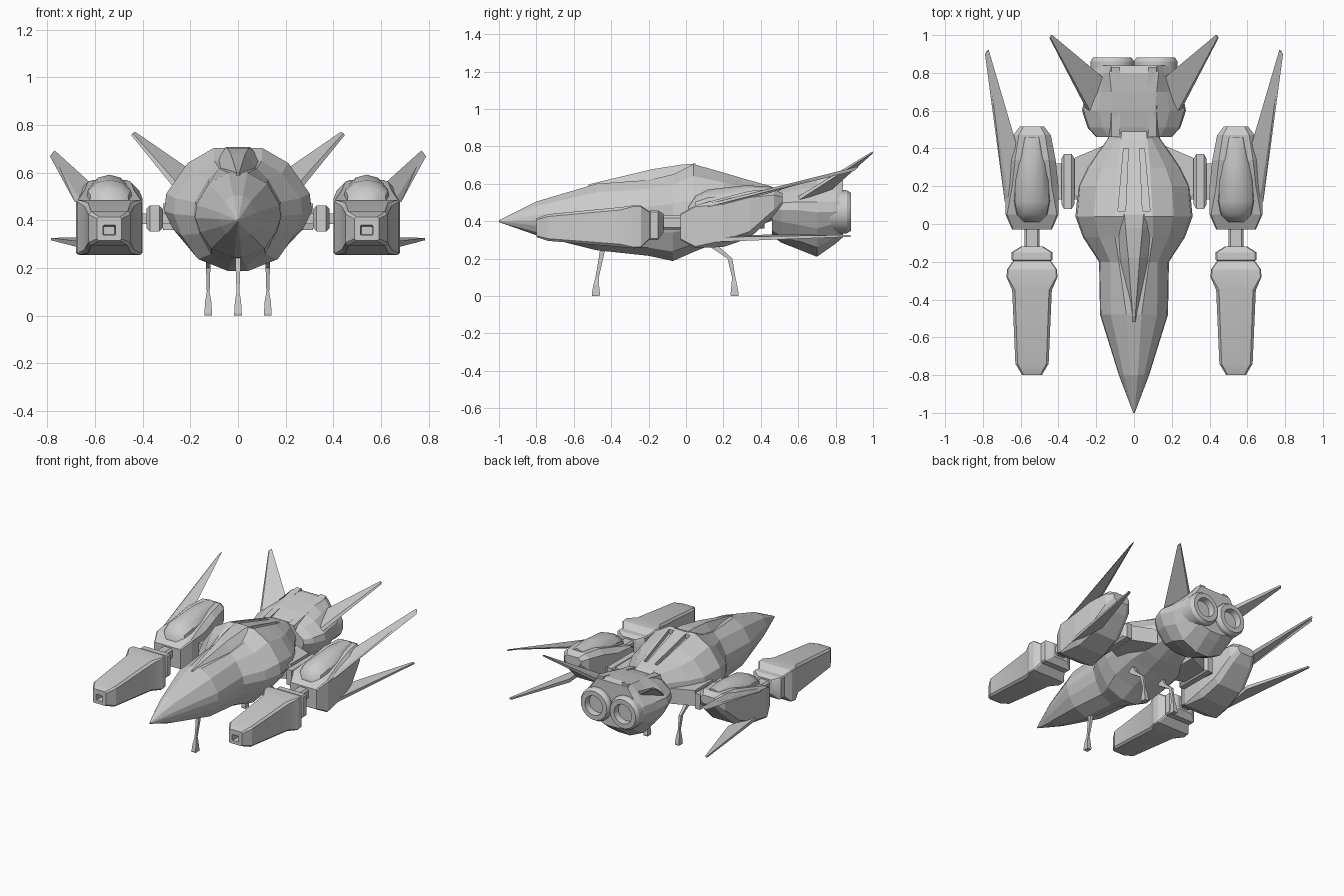
import bpy, bmesh, math
from mathutils import Vector


def finish(name, bm, mirror=False, smooth=None):
    bmesh.ops.recalc_face_normals(bm, faces=bm.faces)
    me = bpy.data.meshes.new(name)
    bm.to_mesh(me)
    bm.free()
    ob = bpy.data.objects.new(name, me)
    bpy.context.collection.objects.link(ob)
    if mirror:
        m = ob.modifiers.new("mirror", 'MIRROR')
        m.use_axis = (True, False, False)
        m.use_mirror_merge = False
    if smooth:
        bpy.ops.object.select_all(action='DESELECT')
        ob.select_set(True)
        bpy.context.view_layer.objects.active = ob
        bpy.ops.object.shade_smooth_by_angle(angle=math.radians(smooth))
    return ob


def loft(name, rings, mirror=False, smooth=None):
    bm = bmesh.new()
    vs = [[bm.verts.new(p) for p in r] for r in rings]
    n = len(rings[0])
    for a, b in zip(vs, vs[1:]):
        for i in range(n):
            j = (i + 1) % n
            bm.faces.new((a[i], a[j], b[j], b[i]))
    bm.faces.new(vs[0])
    bm.faces.new(vs[-1])
    return finish(name, bm, mirror, smooth)


SHAPE = [(.68, .75), (.97, .25), (1, -.05), (.88, -.4), (.62, -.8)]


def hull_ring(y, w, t, zb, zm, zt):
    """Faceted body section: width, top flat, bottom, middle and top heights."""
    half = [(t, zt)]
    half += [(w * a, zm + b * (zt - zm if b > 0 else zm - zb)) for a, b in SHAPE]
    half.append((t * .4, zb))
    return [(x, y, z) for x, z in half] + [(-x, y, z) for x, z in reversed(half)]


def box_ring(y, hw, zb, zt, c, cx=.54):
    """Rectangle section with cut corners."""
    pts = [(hw, zb + c), (hw, zt - c), (hw - c, zt), (c - hw, zt),
           (-hw, zt - c), (-hw, zb + c), (c - hw, zb), (hw - c, zb)]
    return [(cx + x, y, z) for x, z in pts]


def fin(name, pts, n, t):
    """Blade: root front, root back, tip back, tip front, thickened along n."""
    n = Vector(n).normalized()
    rings = []
    for s in (-1, 1):
        rings.append([Vector(p) + n * s * (t if i < 2 else t * .4) for i, p in enumerate(pts)])
    return loft(name, rings, True)


# Main hull
hull = loft("main_hull", [hull_ring(*s) for s in [
    (-1, .004, .002, .395, .4, .405),
    (-.8, .08, .02, .325, .41, .505),
    (-.48, .18, .04, .245, .42, .60),
    (-.2, .185, .08, .215, .43, .62),
    (-.07, .27, .10, .187, .44, .65),
    (.04, .31, .10, .235, .45, .705),
    (.20, .295, .09, .30, .45, .66),
    (.30, .245, .085, .335, .46, .63),
    (.45, .14, .07, .40, .48, .588),
    (.52, .12, .06, .42, .48, .56)]])

# Spine vents cut into the hull
cut = loft("vent_cutter", [
    [(.045, .07, .665), (.085, .07, .665), (.085, .07, .8), (.045, .07, .8)],
    [(.03, .4, .575), (.055, .4, .575), (.055, .4, .75), (.03, .4, .75)]], True)
cut.hide_render = True
cut.hide_viewport = True
b = hull.modifiers.new("vents", 'BOOLEAN')
b.operation = 'DIFFERENCE'
b.object = cut

# Cockpit canopy
loft("canopy", [[(-w, y, zb), (-t, y, zt), (t, y, zt), (w, y, zb)] for y, w, t, zb, zt in [
    (-.52, .012, .004, .57, .597), (-.18, .095, .03, .60, .678),
    (-.02, .115, .045, .63, .703), (.05, .11, .05, .66, .708)]])

# Rear engine block
loft("engine_block", [hull_ring(*s) for s in [
    (.46, .20, .09, .32, .47, .56),
    (.51, .245, .10, .285, .47, .58),
    (.60, .275, .11, .25, .47, .605),
    (.70, .255, .12, .21, .46, .625),
    (.80, .235, .13, .28, .46, .64),
    (.84, .22, .12, .315, .45, .63)]])
loft("engine_top_strip", [[(.07, y, z - .03), (.075, y, z + .012), (.12, y, z + .008), (.135, y, z - .03)]
                          for y, z in [(.46, .565), (.83, .637)]], True)


# Engine nozzles: eight-sided shrouds with round hollow bores
def round_ring(y, r, k, n=16):
    """Circle (k = 0) or rounded octagon (k = 1) on the nozzle axis."""
    pts = []
    for i in range(n):
        a = math.tau * (i + .5) / n
        c = math.pi / 8
        f = math.cos(c) / math.cos((a % (2 * c)) - c) if k else 1
        pts.append((.115 + r * f * math.cos(a), y, .45 + r * f * math.sin(a)))
    return pts


loft("nozzle", [round_ring(*s) for s in [
    (.76, .125, 1), (.86, .125, 1), (.882, .11, 1), (.882, .07, 0), (.78, .055, 0)]], True, 28)

# Tail fins
fin("tail_fin", [(.235, .59, .515), (.175, .78, .58), (.435, 1.0, .768), (.445, .985, .762)],
    (-.6, -.1, .75), .013)

# Side pods: front cannon with square bore
loft("cannon", [box_ring(*s) for s in [
    (-.73, .022, .34, .375, .003),
    (-.80, .026, .338, .38, .003),
    (-.80, .052, .315, .415, .008),
    (-.74, .088, .295, .437, .012),
    (-.35, .105, .262, .475, .015),
    (-.28, .135, .255, .485, .006),
    (-.24, .132, .258, .483, .006),
    (-.195, .10, .303, .452, .006),
    (-.19, .108, .30, .457, .008),
    (-.15, .108, .30, .457, .008),
    (-.12, .06, .34, .44, .008)]], True, 25)
loft("pod_neck", [box_ring(y, .04, .355, .43, .012) for y in (-.15, 0)], True)

# Side pods: rear body
loft("pod_body", [box_ring(*s) for s in [
    (-.03, .105, .30, .44, .006),
    (.05, .14, .257, .485, .008),
    (.20, .14, .262, .525, .035),
    (.34, .125, .31, .562, .035),
    (.47, .10, .43, .57, .03),
    (.515, .065, .49, .55, .02)]], True)
loft("pod_dome", [[(.54 + w * math.cos(math.pi * k / 6), y, .44 + (zt - .44) * math.sin(math.pi * k / 6) ** .6)
                   for k in range(7)] for y, w, zt in [
    (.01, .045, .475), (.05, .09, .535), (.12, .105, .57), (.32, .095, .592), (.46, .07, .584)]],
     True, 35)

# Pod fins
fin("upper_pod_fin", [(.675, .12, .485), (.635, .43, .555), (.773, .92, .69), (.785, .90, .672)],
    (.7, -.1, -.6), .013)
fin("lower_pod_fin", [(.67, .10, .30), (.63, .42, .315), (.77, .88, .322), (.785, .88, .322)],
    (0, 0, 1), .013)

# Couplers joining hull and pods
loft("coupler", [[(x, .225 - h, .408 - v), (x, .225 + h, .408 - v), (x, .225 + h, .408 + v), (x, .225 - h, .408 + v)]
                 for x, h, v in [(.315, .12, .04), (.33, .145, .055), (.37, .145, .055), (.385, .12, .04)]], True)
loft("coupler_bar", [[(x, .13, .385), (x, .32, .385), (x, .32, .43), (x, .13, .43)]
                     for x in (.25, .44)], True)
# Shoulder plates between hull and couplers
loft("shoulder", [[(x, y0, .36), (x, y1, .36), (x, y1, .47), (x, y0, .47)]
                  for x, y0, y1 in [(.15, .08, .42), (.315, .15, .35)]], True)


# Landing legs
def leg(name, path, x, mirror):
    loft(name, [[(x - a, y - b, z), (x + a, y - b, z), (x + a, y + b, z), (x - a, y + b, z)]
                for y, z, a, b in path], mirror)


leg("front_leg", [(-.44, .28, .012, .015), (-.455, .2, .01, .012), (-.475, .10, .006, .009),
                  (-.48, .06, .013, .015), (-.482, .01, .016, .022), (-.482, 0, .016, .02)], 0, False)
leg("rear_leg", [(.12, .32, .014, .03), (.15, .265, .012, .025), (.235, .2, .009, .013), (.255, .10, .006, .009),
                 (.258, .06, .013, .015), (.26, .01, .016, .022), (.26, 0, .016, .02)], .125, True)
